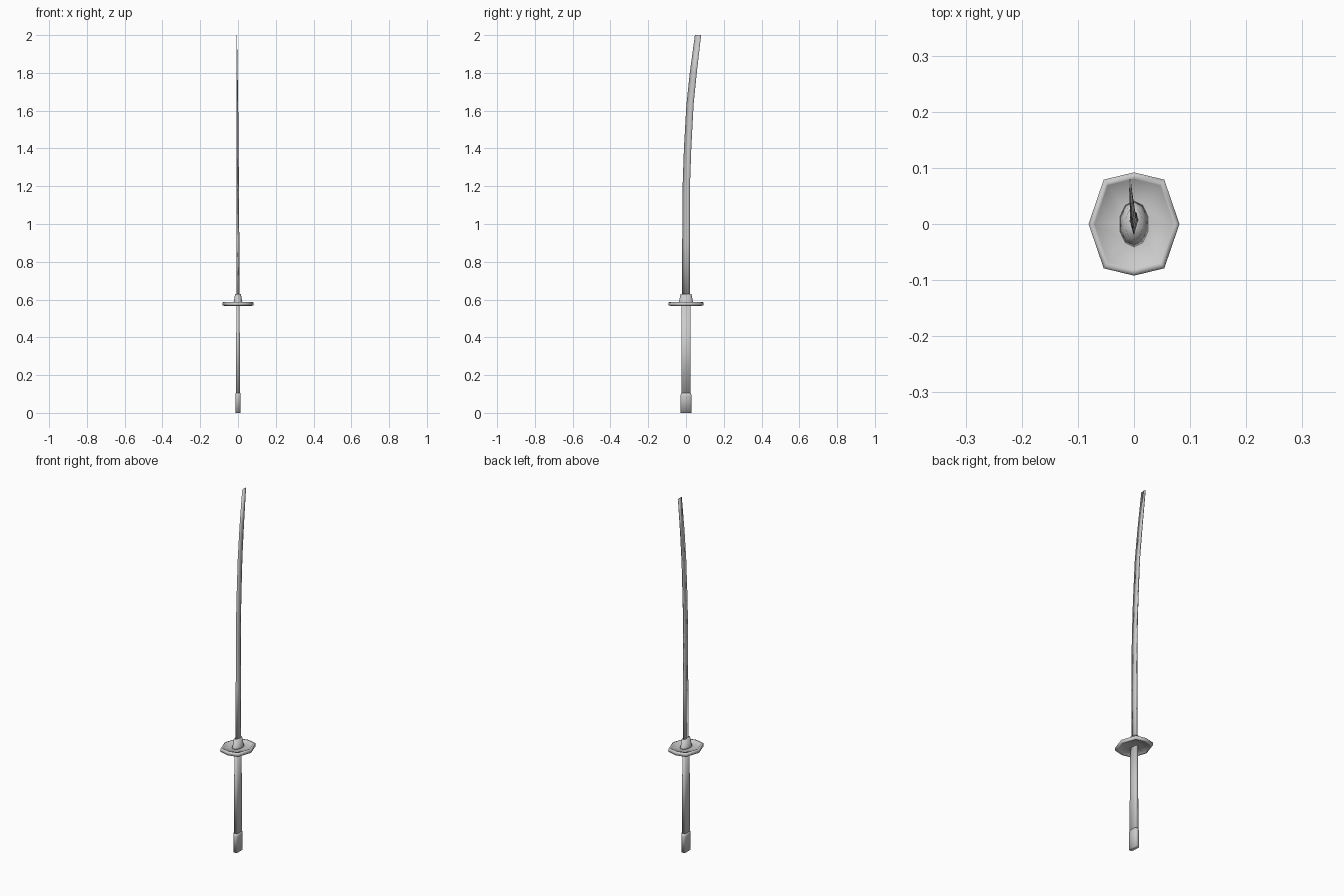
import bpy, bmesh
from math import sin, cos, pi

if "Cube" in bpy.data.objects:
    bpy.data.objects.remove(bpy.data.objects["Cube"])


def loft(name, rings):
    """Skin a stack of equal-length point rings, cap both ends, shade smooth."""
    bm = bmesh.new()
    rows = [[bm.verts.new(p) for p in ring] for ring in rings]
    n = len(rows[0])
    for a, b in zip(rows, rows[1:]):
        for i in range(n):
            j = (i + 1) % n
            bm.faces.new((a[i], a[j], b[j], b[i]))
    bm.faces.new(rows[0][::-1])
    bm.faces.new(rows[-1])
    bmesh.ops.recalc_face_normals(bm, faces=bm.faces)
    for f in bm.faces:
        f.smooth = True
    mesh = bpy.data.meshes.new(name)
    bm.to_mesh(mesh)
    bm.free()
    obj = bpy.data.objects.new(name, mesh)
    bpy.context.collection.objects.link(obj)
    return obj


def oval(rx, ry, z, n=10):
    return [(rx * cos(2 * pi * i / n + pi / 2), ry * sin(2 * pi * i / n + pi / 2), z)
            for i in range(n)]


def slab(rx, ry, z):
    """Flat-sided handle section with chamfered corners."""
    cx, cy = rx * .55, ry * .8
    return [(rx, -cy, z), (rx, cy, z), (cx, ry, z), (-cx, ry, z),
            (-rx, cy, z), (-rx, -cy, z), (-cx, -ry, z), (cx, -ry, z)]


def guard_ring(s, z):
    """Eight-sided guard outline, inset by s."""
    pts = [(0, .092), (-.054, .079), (-.081, 0), (-.054, -.079),
           (0, -.092), (.054, -.079), (.081, 0), (.054, .079)]
    r = 1 - s / .085
    return [(x * r, y * r, z) for x, y in pts]


# grip, getting thinner towards the guard
loft("grip", [slab(.012, .025, .09), slab(.008, .025, .58)])

# pommel cap
loft("pommel", [slab(.013, .029, 0), slab(.013, .029, .09), slab(.012, .026, .105)])

# guard plate with raised rim and shallow dished faces
loft("guard", [guard_ring(.055, .572), guard_ring(.011, .570), guard_ring(.009, .567),
               guard_ring(0, .569), guard_ring(0, .585), guard_ring(.009, .588),
               guard_ring(.011, .585), guard_ring(.055, .583)])

# collar that seats the blade
loft("collar", [oval(.027, .042, .582), oval(.023, .036, .591), oval(.016, .029, .630)])

# blade: z, cutting edge y, spine y, half thickness, sideways lean
stations = [(.60, -.020, .020, .008, 0), (.90, -.020, .020, .007, 0),
            (1.20, -.018, .021, .006, -.001), (1.40, -.011, .028, .005, -.002),
            (1.63, .002, .040, .004, -.003), (1.80, .020, .057, .003, -.005),
            (2.0, .047, .080, .0018, -.007)]
blade = []
for z, edge, spine, t, lean in stations:
    ridge = edge + (spine - edge) * .65
    blade.append([(lean, edge, z), (lean + t, ridge, z), (lean + t * .6, spine, z),
                  (lean - t * .6, spine, z), (lean - t, ridge, z)])
loft("blade", blade)
